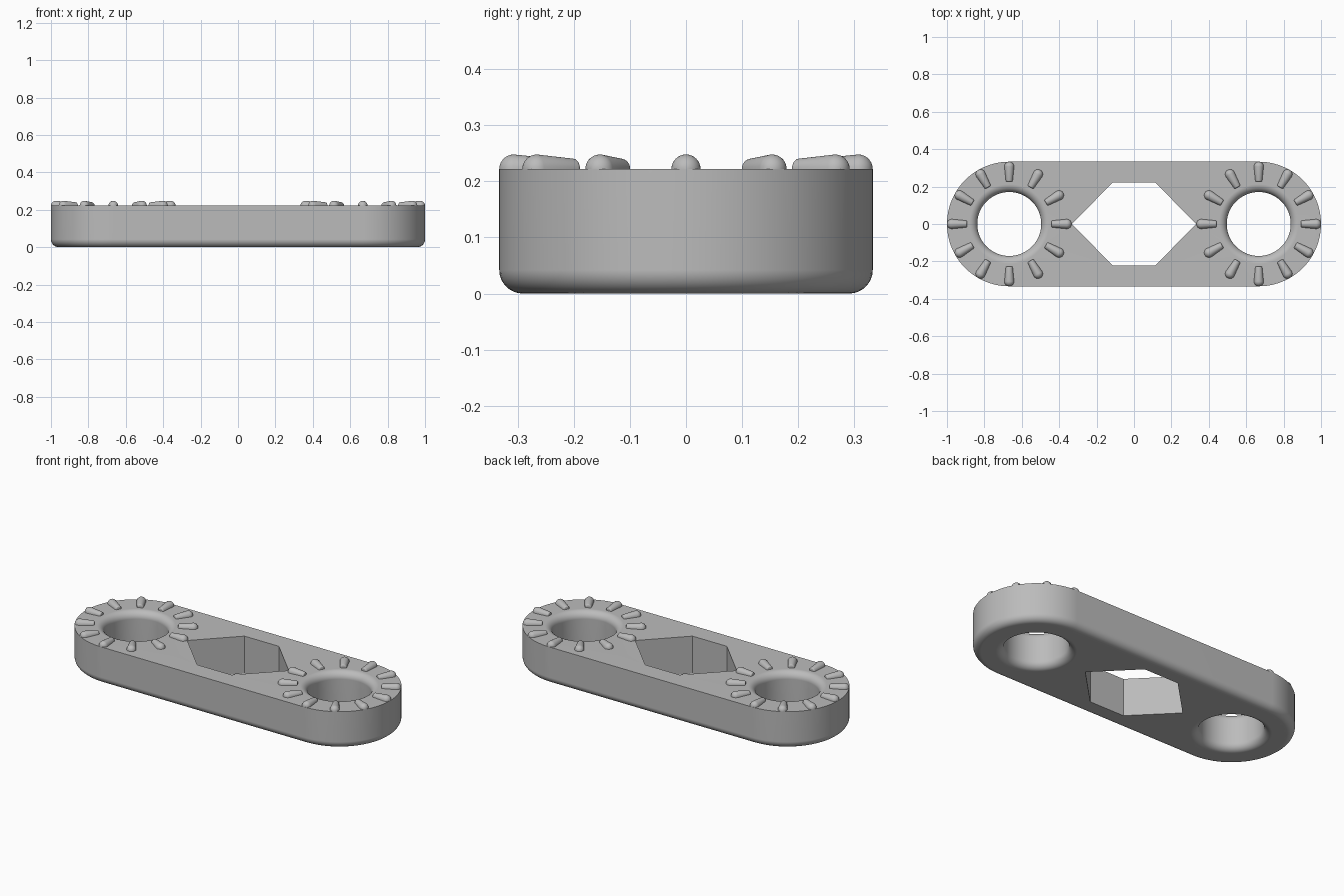
import bpy, bmesh
from math import sin, cos, pi, radians
from mathutils import Matrix

cube = bpy.data.objects.get("Cube")
if cube:
    bpy.data.objects.remove(cube, do_unlink=True)

R, CX, H = 0.333, 0.667, 0.222      # end radius, end centre, plate height
HOLE, FILLET, STEPS = 0.171, 0.042, 8

grey = bpy.data.materials.new("mid grey")
grey.use_nodes = True
COLOUR = (0.5, 0.5, 0.5, 1)
grey.diffuse_color = COLOUR
grey.node_tree.nodes["Principled BSDF"].inputs["Base Color"].default_value = COLOUR


def finish(bm, name):
    bmesh.ops.recalc_face_normals(bm, faces=bm.faces[:])
    mesh = bpy.data.meshes.new(name)
    bm.to_mesh(mesh)
    bm.free()
    mesh.materials.append(grey)
    obj = bpy.data.objects.new(name, mesh)
    bpy.context.collection.objects.link(obj)
    bpy.ops.object.select_all(action="DESELECT")
    obj.select_set(True)
    bpy.context.view_layer.objects.active = obj
    bpy.ops.object.shade_smooth_by_angle(angle=radians(35))
    return obj


def loft(bm, loops):
    """Skin a wall through closed loops of points; return the end edges."""
    rings = [[bm.verts.new(p) for p in loop] for loop in loops]
    for a, b in zip(rings, rings[1:]):
        for i in range(len(a)):
            j = (i + 1) % len(a)
            bm.faces.new((a[i], a[j], b[j], b[i]))
    ends = []
    for ring in (rings[0], rings[-1]):
        ends.append([bm.edges.get((ring[i - 1], ring[i])) for i in range(len(ring))])
    return ends


def stadium(r, z, n=48):
    pts = []
    for side in (1, -1):
        for i in range(n + 1):
            a = -pi / 2 + pi * i / n
            pts.append((side * (CX + r * cos(a)), side * r * sin(a), z))
    return pts


def circle(cx, r, z, n=72):
    return [(cx + r * cos(2 * pi * i / n), r * sin(2 * pi * i / n), z) for i in range(n)]


# Plate: rounded lower rim, two flared holes and a hexagonal window
arc = [pi / 2 * i / STEPS for i in range(STEPS + 1)]
round_over = [(FILLET * (1 - sin(a)), FILLET * (1 - cos(a))) for a in arc]  # (inset, z)
bm = bmesh.new()
walls = [loft(bm, [stadium(R - d, z) for d, z in round_over] + [stadium(R, H)])]
flare = [(HOLE + d, z) for d, z in round_over]
flare += [(r, H - z) for r, z in reversed(flare)]
for side in (-1, 1):
    walls.append(loft(bm, [circle(side * CX, r, z) for r, z in flare]))
hexagon = [(R, 0), (0.113, 0.222), (-0.113, 0.222), (-R, 0), (-0.113, -0.222), (0.113, -0.222)]
walls.append(loft(bm, [[(x, y, z) for x, y in hexagon] for z in (0, H)]))
for end in (0, 1):
    edges = [e for wall in walls for e in wall[end]]
    bmesh.ops.triangle_fill(bm, use_beauty=True, edges=edges)
plate = finish(bm, "plate")
plate.modifiers.new("even shading", "WEIGHTED_NORMAL").keep_sharp = True

# Ridges: tapered half-round bars with a domed outer end, twelve round each hole
BIG, SMALL, INNER, SOFT = 0.026, 0.0185, 0.226, 0.007
profile = [(INNER, 0)]
profile += [(INNER + SOFT * (1 - cos(a)), SMALL - SOFT + SOFT * sin(a)) for a in arc[::2]]
profile += [(R - BIG + BIG * sin(a), BIG * cos(a)) for a in arc]
for side, name in ((-1, "right_ridges"), (1, "left_ridges")):
    bm = bmesh.new()
    for k in range(12):
        place = Matrix.Translation((side * CX, 0, H)) @ Matrix.Rotation(k * pi / 6, 4, "Z")
        rows = []
        for i in range(17):
            a = pi * i / 16
            rows.append([bm.verts.new(place @ Matrix.Diagonal((1, 1, 1, 1)) @
                                      Matrix.Translation((x, r * cos(a), r * sin(a))).translation)
                         for x, r in profile])
        for p, q in zip(rows, rows[1:]):
            for i in range(len(profile) - 1):
                bm.faces.new((p[i], p[i + 1], q[i + 1], q[i]))
    bmesh.ops.remove_doubles(bm, verts=bm.verts[:], dist=0.0002)
    finish(bm, name)
